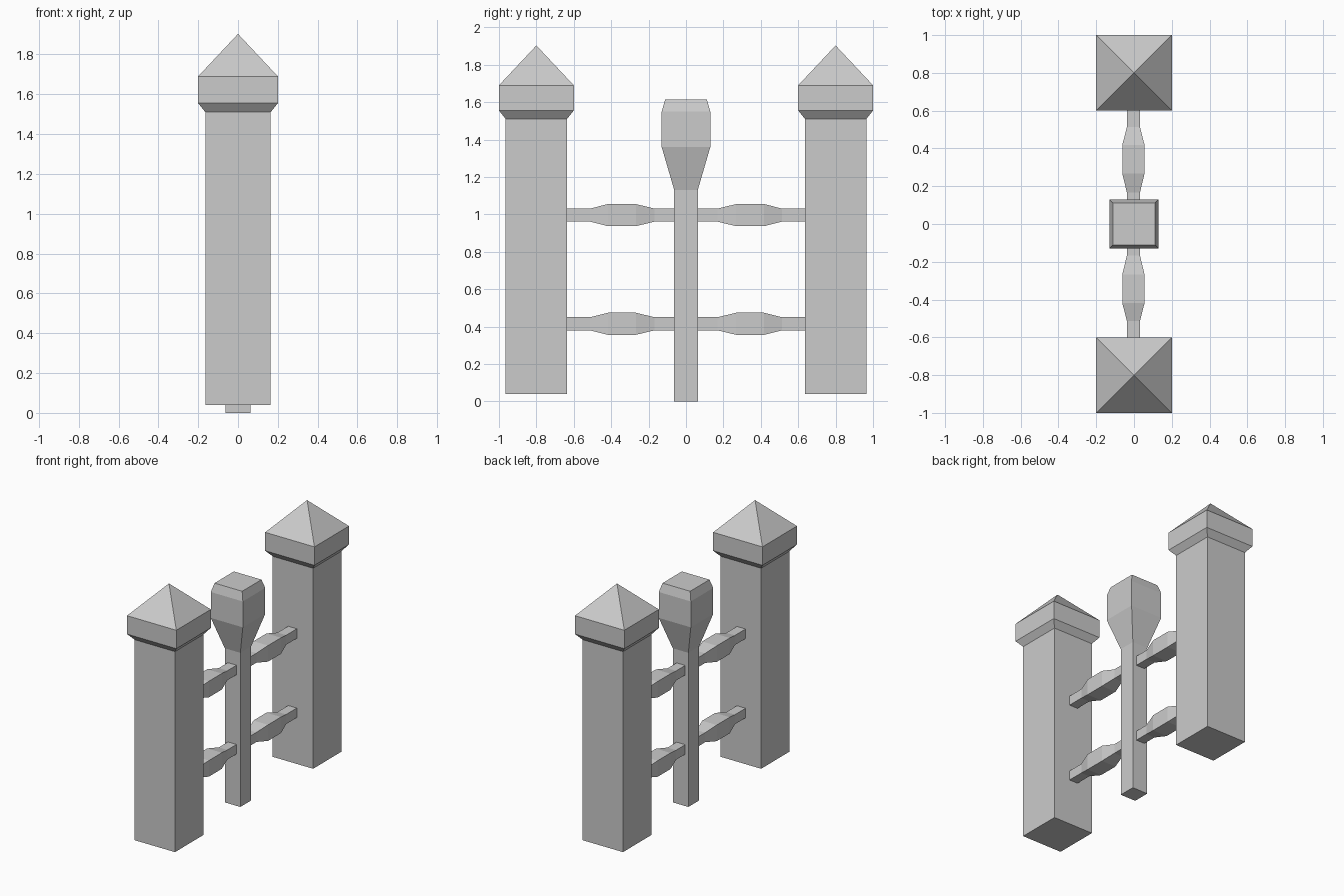
import bpy, bmesh
from mathutils import Vector

if "Cube" in bpy.data.objects:
    bpy.data.objects.remove(bpy.data.objects["Cube"])


def square_loft(name, profile, origin, axis='Z', flip=1):
    """Solid of square cross-sections; profile = (distance along axis, half width)."""
    bm = bmesh.new()
    o = Vector(origin)
    rings = []
    for d, h in profile:
        corners = [(0, 0)] if h == 0 else [(-h, -h), (h, -h), (h, h), (-h, h)]
        rings.append([bm.verts.new(o + (Vector((a, b, d)) if axis == 'Z'
                                        else Vector((a, d * flip, b))))
                      for a, b in corners])
    for r0, r1 in zip(rings, rings[1:]):
        for i in range(4):
            j = (i + 1) % 4
            if len(r1) == 1:
                bm.faces.new((r0[i], r0[j], r1[0]))
            else:
                bm.faces.new((r0[i], r0[j], r1[j], r1[i]))
    for r in (rings[0], rings[-1]):
        if len(r) == 4:
            bm.faces.new(r)
    bmesh.ops.recalc_face_normals(bm, faces=bm.faces)
    mesh = bpy.data.meshes.new(name)
    bm.to_mesh(mesh)
    bm.free()
    obj = bpy.data.objects.new(name, mesh)
    bpy.context.collection.objects.link(obj)
    return obj


# Section profiles
POST = [(0.04, 0.164), (1.51, 0.164), (1.555, 0.2), (1.69, 0.2), (1.903, 0)]
PICKET = [(0, 0.063), (1.13, 0.063), (1.36, 0.13), (1.55, 0.13), (1.613, 0.112)]
RAIL = [(0.062, 0.035), (0.168, 0.035), (0.268, 0.059),
        (0.418, 0.059), (0.513, 0.035), (0.637, 0.035)]

# Central picket with flared head
square_loft("centre_picket", PICKET, (0, 0, 0))

for side, label in ((-1, "front"), (1, "back")):
    # Gate post with pyramid cap
    square_loft(f"{label}_post", POST, (0, side * 0.8, 0))
    # Turned rails between picket and post
    for level, z in (("lower", 0.415), ("upper", 0.996)):
        square_loft(f"{label}_{level}_rail", RAIL, (-0.003, 0, z), 'Y', side)
